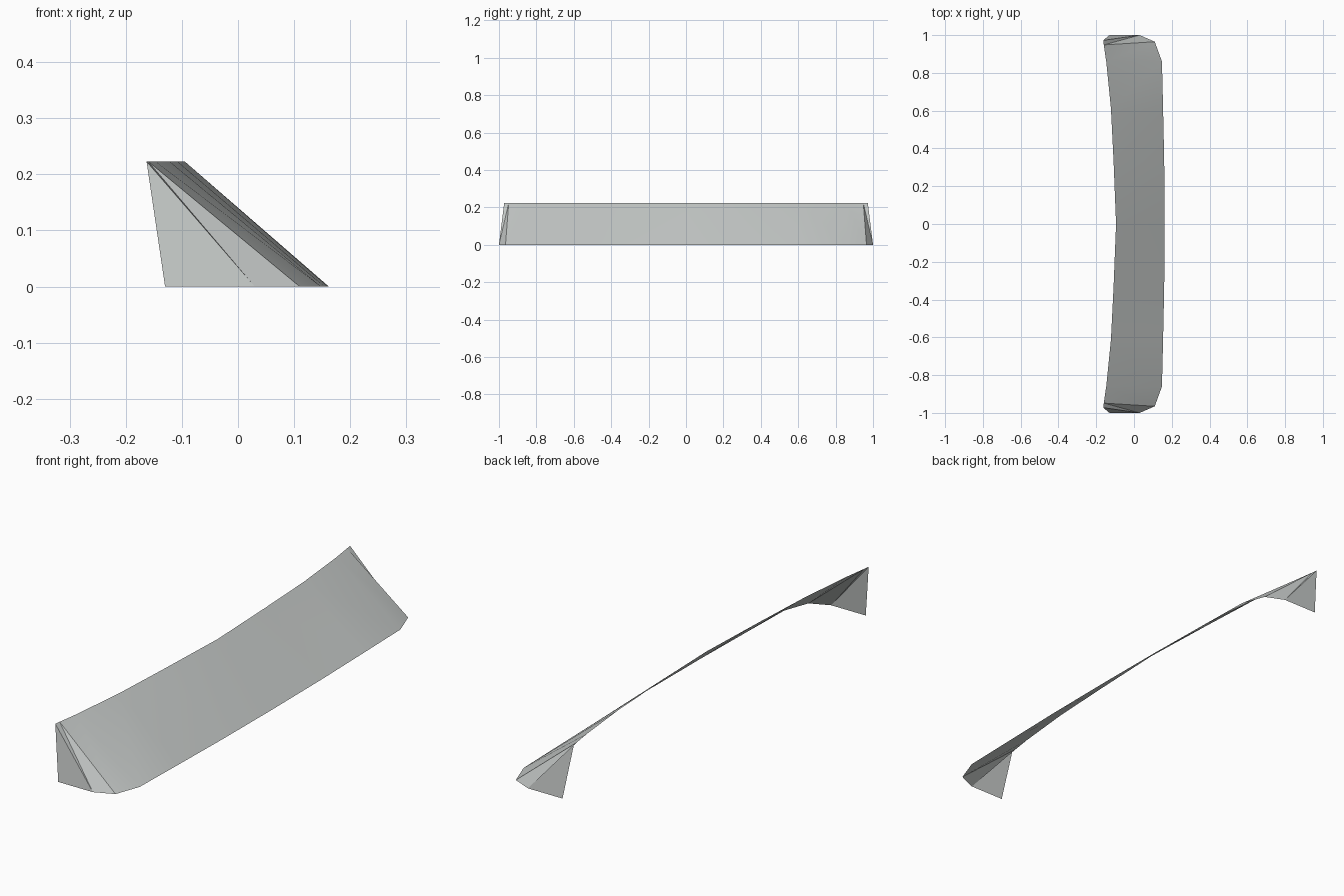
import bpy
import bmesh

cube = bpy.data.objects.get("Cube")
if cube:
    bpy.data.objects.remove(cube, do_unlink=True)

HEIGHT = 0.223

# Pale grey glass
glass = bpy.data.materials.new("pale grey glass")
glass.use_nodes = True
colour = (0.56, 0.585, 0.575, 1)
glass.diffuse_color = colour
glass.node_tree.nodes["Principled BSDF"].inputs["Base Color"].default_value = colour

# Half of the pane, from the middle to the wrapped end: (top x, top y), (bottom x, bottom y)
stations = [
    ((-0.095, 0.0), (0.162, 0.0)),
    ((-0.108, 0.33), (0.160, 0.33)),
    ((-0.122, 0.61), (0.154, 0.61)),
    ((-0.147, 0.86), (0.148, 0.86)),
    ((-0.160, 0.948), (0.11, 0.965)),
    ((-0.163, 0.972), (0.03, 1.0)),
    ((-0.163, 0.972), (-0.13, 1.0)),
]

# Loft between the upper and lower edges, closing the ends to a point at the top corner
bm = bmesh.new()
rows = []
for top, bottom in stations:
    if rows and top == stations[len(rows) - 1][0]:
        upper = rows[-1][0]
    else:
        upper = bm.verts.new((*top, HEIGHT))
    rows.append((upper, bm.verts.new((*bottom, 0))))
for (t0, b0), (t1, b1) in zip(rows, rows[1:]):
    bm.faces.new((b0, b1, t1) if t0 == t1 else (b0, b1, t1, t0))
    if t0 == t1:
        continue
bmesh.ops.triangulate(bm, faces=[f for f in bm.faces if len(f.verts) > 3])

mesh = bpy.data.meshes.new("windscreen_pane")
bm.to_mesh(mesh)
bm.free()
mesh.materials.append(glass)

pane = bpy.data.objects.new("windscreen_pane", mesh)
bpy.context.collection.objects.link(pane)

# Mirror front to back
mirror = pane.modifiers.new("mirror", 'MIRROR')
mirror.use_axis = (False, True, False)
mirror.use_clip = True
mirror.merge_threshold = 0.0005

# Soft shading over the gentle curve, sharp creases at the wrapped ends
bpy.ops.object.select_all(action='DESELECT')
pane.select_set(True)
bpy.context.view_layer.objects.active = pane
bpy.ops.object.shade_smooth_by_angle(angle=0.26)
